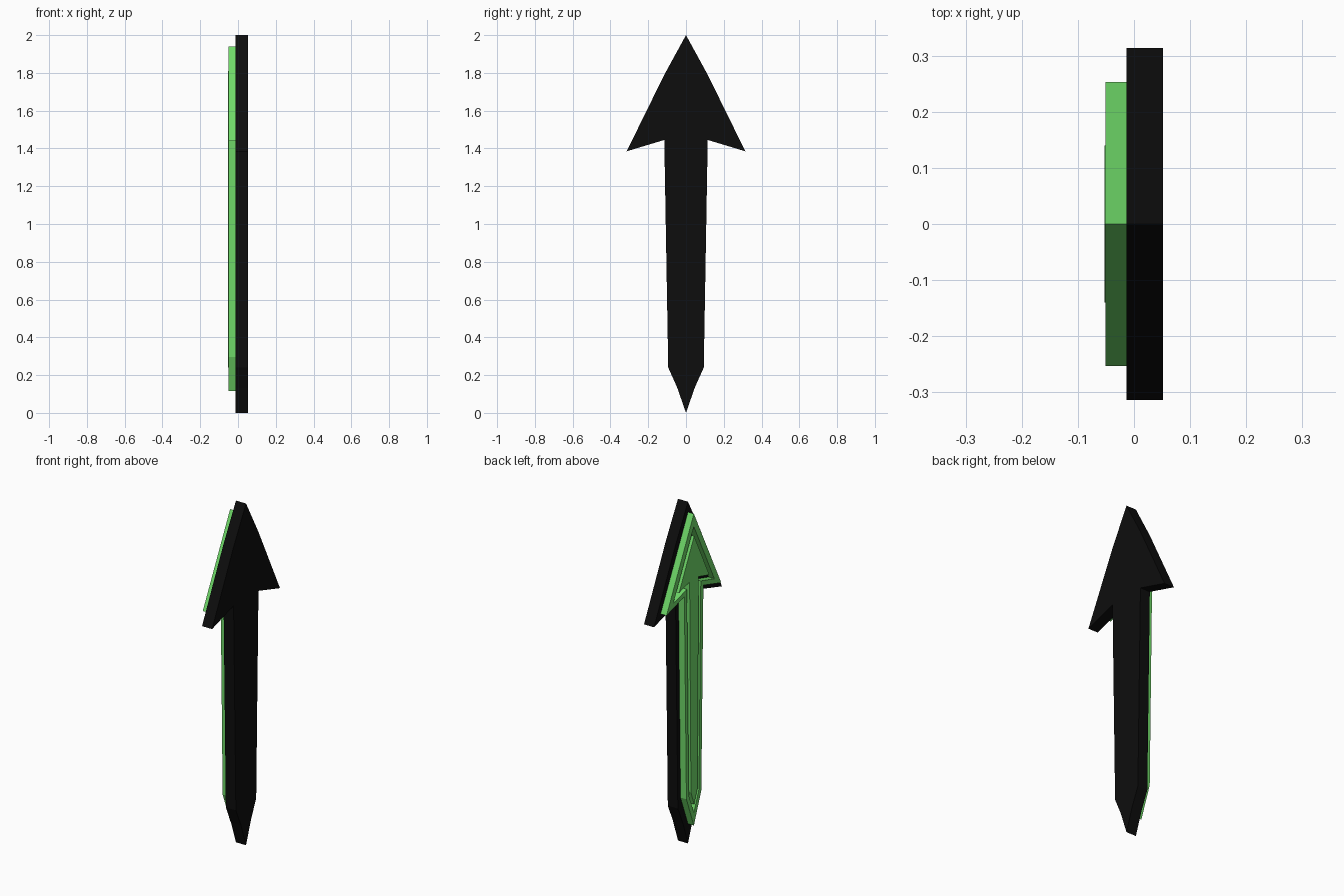
import bpy
import bmesh

if "Cube" in bpy.data.objects:
    bpy.data.objects.remove(bpy.data.objects["Cube"])


def material(name, rgb):
    m = bpy.data.materials.new(name)
    m.diffuse_color = (*rgb, 1)
    m.use_nodes = True
    m.node_tree.nodes["Principled BSDF"].inputs["Base Color"].default_value = m.diffuse_color
    return m


black = material("black", (0.004, 0.004, 0.004))
green = material("bright green", (0.16, 0.70, 0.14))


def full(half):
    """Mirror a half outline (tip first, point last) into a closed loop of (y, z)."""
    return half + [(-y, z) for y, z in reversed(half[1:-1])]


def build(name, half, x0, x1, mat, hole=None):
    """Extrude an arrow outline along x, optionally as a rim around a hole outline."""
    bm = bmesh.new()

    def loop(pts, x):
        return [bm.verts.new((x, y, z)) for y, z in pts]

    def bridge(a, b):
        n = len(a)
        for i in range(n):
            j = (i + 1) % n
            bm.faces.new((a[i], a[j], b[j], b[i]))

    a, b = loop(full(half), x0), loop(full(half), x1)
    bridge(a, b)
    if hole:
        c, d = loop(full(hole), x0), loop(full(hole), x1)
        bridge(c, d)
        bridge(a, c)
        bridge(b, d)
    else:
        bm.faces.new(a)
        bm.faces.new(b)
    bmesh.ops.recalc_face_normals(bm, faces=bm.faces)
    me = bpy.data.meshes.new(name)
    bm.to_mesh(me)
    bm.free()
    me.materials.append(mat)
    ob = bpy.data.objects.new(name, me)
    bpy.context.collection.objects.link(ob)
    return ob


# Half outlines (y, z): tip, barb, notch, shaft corner, bottom point
plate = [(0, 2.0), (0.115, 1.79), (0.314, 1.385), (0.115, 1.445),
         (0.094, 0.24), (0.047, 0.135), (0, 0)]
rim_outer = [(0, 1.94), (0.253, 1.44), (0.088, 1.488), (0.069, 0.295), (0, 0.115)]
rim_inner = [(0, 1.865), (0.19, 1.487), (0.064, 1.522), (0.047, 0.31), (0, 0.19)]
core = [(0, 1.81), (0.14, 1.53), (0.042, 1.557), (0.03, 0.32), (0, 0.24)]

# Black backing plate, green rim and raised green centre separated by a groove
build("backing_plate", plate, -0.013, 0.052, black)
build("arrow_rim", rim_outer, -0.051, -0.012, green, rim_inner)
build("arrow_centre", core, -0.053, -0.012, green)
